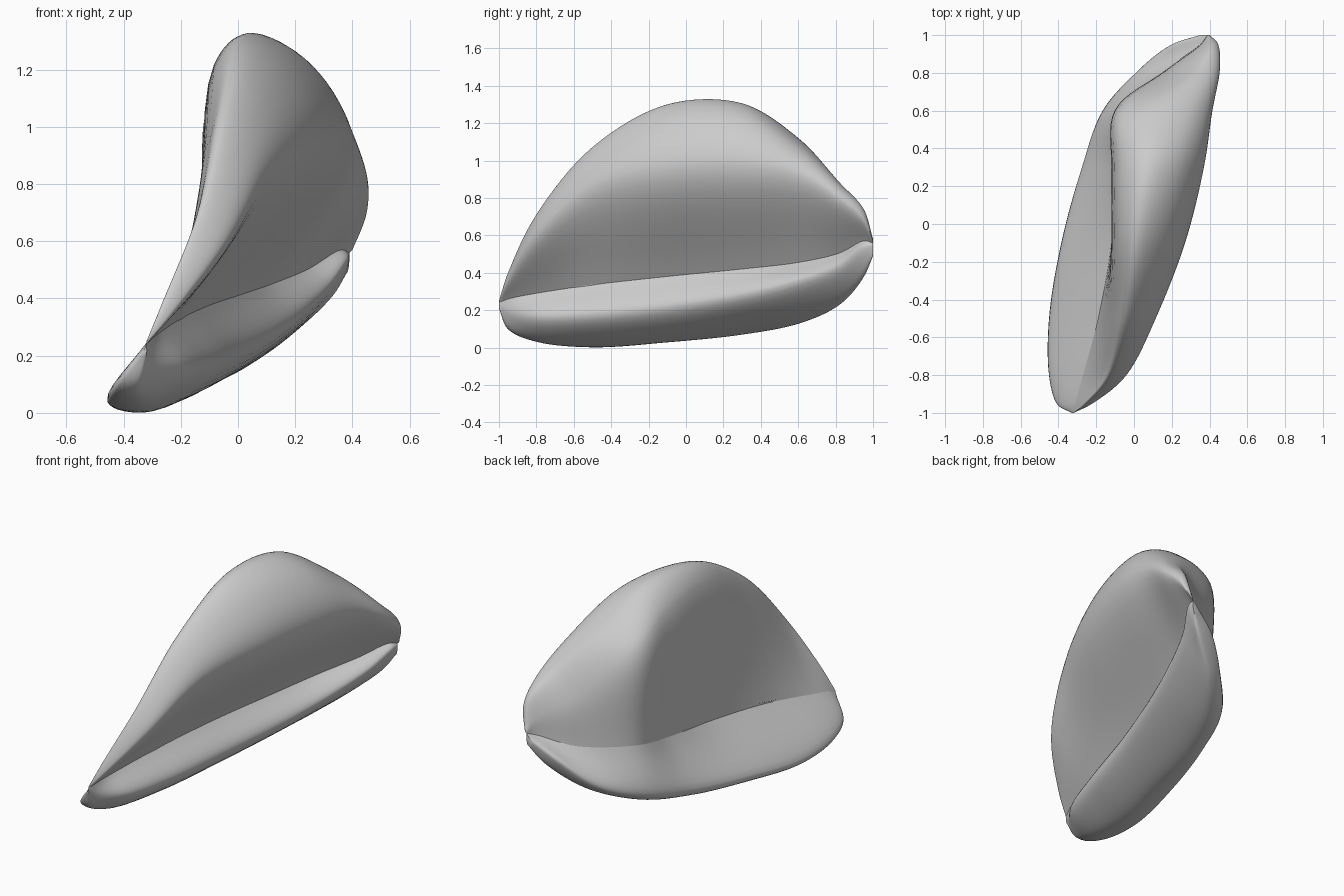
import bpy
import bmesh
from mathutils import Vector

cube = bpy.data.objects.get("Cube")
if cube:
    bpy.data.objects.remove(cube, do_unlink=True)

grey = bpy.data.materials.new("plain grey")
grey.use_nodes = True
tone = (0.6, 0.6, 0.6, 1)
grey.diffuse_color = tone
grey.node_tree.nodes["Principled BSDF"].inputs["Base Color"].default_value = tone

# Shared stations from front tip to rear tip
stations = [-1, -.95, -.8, -.5, -.1, .3, .6, .82, .95, 1]


def rail(xs, zs):
    """A lengthwise guide line running through every station."""
    return [Vector(p) for p in zip(xs, stations, zs)]


# Hinge creases where the two shells meet
crease_right = rail([-.32, -.3, -.26, -.19, -.09, .03, .13, .25, .36, .39],
                    [.24, .26, .29, .335, .38, .42, .455, .505, .57, .56])
crease_left = rail([-.32, -.31, -.27, -.19, -.12, -.11, -.085, .17, .35, .39],
                   [.24, .26, .285, .325, .36, .41, .46, .47, .54, .56])

# Lower shell guide lines
lip = rail([-.32, -.3, -.19, -.09, .01, .13, .23, .315, .385, .39],
           [.23, .18, .16, .17, .21, .275, .355, .44, .54, .54])
keel = rail([-.32, -.35, -.33, -.31, -.24, -.17, -.04, .12, .3, .38],
            [.21, .1, .035, .005, .03, .07, .13, .23, .38, .49])
rim = rail([-.33, -.41, -.45, -.45, -.385, -.275, -.16, .03, .2, .35],
           [.21, .11, .06, .035, .07, .11, .165, .26, .41, .51])

# Upper shell guide lines
crest = rail([-.32, -.28, -.17, -.11, -.085, -.085, -.07, .2, .36, .39],
             [.25, .34, .59, .92, 1.2, 1.18, 1.03, .73, .64, .57])
top = rail([-.32, -.255, -.13, -.05, .01, .06, .12, .33, .41, .4],
           [.25, .4, .71, 1.07, 1.3, 1.305, 1.12, .88, .74, .58])
brow = rail([-.32, -.235, -.085, .04, .17, .26, .33, .42, .435, .4],
            [.25, .4, .69, 1.02, 1.2, 1.215, 1.06, .86, .725, .575])
shoulder = rail([-.32, -.22, -.04, .115, .27, .37, .415, .455, .445, .4],
                [.245, .365, .6, .85, .94, .96, .92, .79, .68, .57])


def smooth_line(points, steps):
    """Resample points along a centripetal spline."""
    ends = [points[0] * 2 - points[1], *points, points[-1] * 2 - points[-2]]
    out = [points[0].copy()]
    for a, b, c, d in zip(ends, ends[1:], ends[2:], ends[3:]):
        ka, kb, kc = (max((q - p).length, 1e-4) ** .5
                      for p, q in ((a, b), (b, c), (c, d)))
        m1 = (b - a) * (kb / ka) - (c - a) * (kb / (ka + kb)) + (c - b)
        m2 = (c - b) - (d - b) * (kb / (kb + kc)) + (d - c) * (kb / kc)
        for i in range(1, steps + 1):
            t = i / steps
            out.append(b + m1 * t + ((c - b) * 3 - m1 * 2 - m2) * t ** 2
                       + ((b - c) * 2 + m1 + m2) * t ** 3)
    return out


def loft(name, rails):
    """Skin a smooth surface across a set of rails."""
    long_lines = [smooth_line(r, 8) for r in rails]
    rows = [smooth_line(list(section), 8) for section in zip(*long_lines)]
    bm = bmesh.new()
    grid = [[bm.verts.new(p) for p in row] for row in rows]
    for r, s in zip(grid, grid[1:]):
        for i in range(len(r) - 1):
            bm.faces.new((r[i], r[i + 1], s[i + 1], s[i]))
    # Close both tips
    bm.faces.new(list(reversed(grid[0])))
    bm.faces.new(grid[-1])
    bmesh.ops.remove_doubles(bm, verts=bm.verts, dist=.0005)
    mesh = bpy.data.meshes.new(name)
    bm.to_mesh(mesh)
    bm.free()
    mesh.materials.append(grey)
    obj = bpy.data.objects.new(name, mesh)
    bpy.context.collection.objects.link(obj)
    bpy.ops.object.select_all(action="DESELECT")
    obj.select_set(True)
    bpy.context.view_layer.objects.active = obj
    bpy.ops.object.shade_smooth_by_angle(angle=1)


# Winding runs the same way round both shells, so normals face outward
loft("lower_shell", [crease_right, lip, keel, rim, crease_left])
loft("upper_shell", [crease_left, crest, top, brow, shoulder, crease_right])
